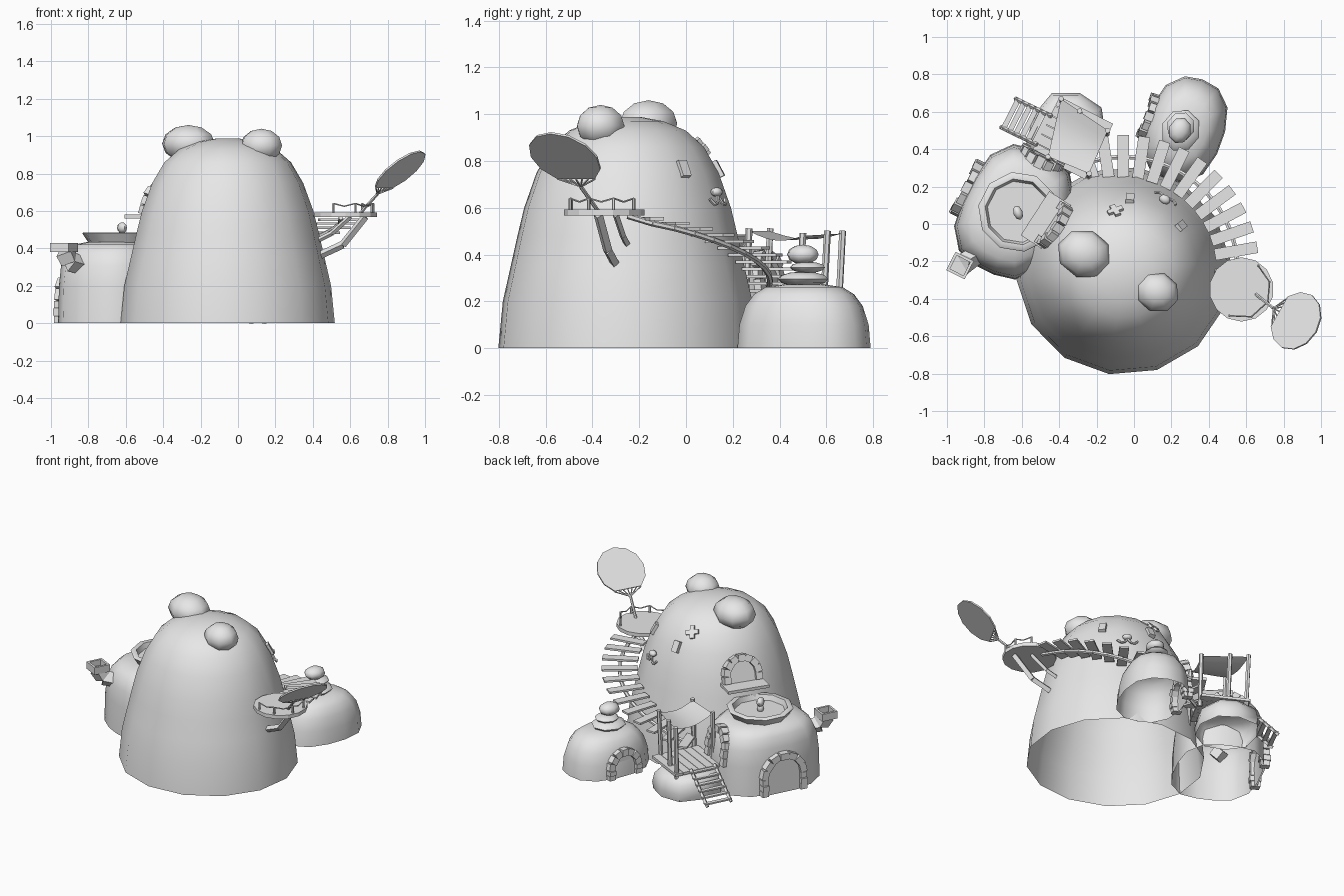
import bpy, bmesh, math
from math import sin, cos, pi, radians
from mathutils import Matrix, Vector

if "Cube" in bpy.data.objects:
    bpy.data.objects.remove(bpy.data.objects["Cube"], do_unlink=True)

mat = bpy.data.materials.new("plain_grey")
mat.use_nodes = True
GREY = (0.8, 0.8, 0.8, 1)
mat.diffuse_color = GREY
mat.node_tree.nodes["Principled BSDF"].inputs["Base Color"].default_value = GREY
smooth_parts = []


def finish(name, bm, smooth=False):
    bmesh.ops.recalc_face_normals(bm, faces=bm.faces)
    mesh = bpy.data.meshes.new(name)
    bm.to_mesh(mesh)
    bm.free()
    mesh.materials.append(mat)
    ob = bpy.data.objects.new(name, mesh)
    bpy.context.collection.objects.link(ob)
    if smooth:
        smooth_parts.append(ob)
    return ob


def frame(p, az, tilt=0):
    """Local x points out of a wall, y along it, z up it."""
    return Matrix.Translation(p) @ Matrix.Rotation(radians(az), 4, 'Z') @ Matrix.Rotation(-radians(tilt), 4, 'Y')


def add_box(bm, m, size, at=(0, 0, 0), turn=0):
    m = m @ Matrix.Translation(at) @ Matrix.Rotation(turn, 4, 'X') @ Matrix.Diagonal((*size, 1))
    bmesh.ops.create_cube(bm, size=1, matrix=m)


def add_beam(bm, a, b, r, sides=6, r2=None):
    a, b = Vector(a), Vector(b)
    d = b - a
    m = Matrix.Translation((a + b) / 2) @ d.to_track_quat('Z', 'Y').to_matrix().to_4x4()
    bmesh.ops.create_cone(bm, cap_ends=True, segments=sides, radius1=r,
                          radius2=r if r2 is None else r2, depth=d.length, matrix=m)


def add_chain(bm, points, r, sides=6):
    for a, b in zip(points, points[1:]):
        add_beam(bm, a, b, r, sides)


def loft(name, centre, rot, a, b, profile, sides, power=2.0, phase=0.5, close=True):
    """Stacked rings of (height, scale), open underneath."""
    bm = bmesh.new()
    m = frame(centre, rot)
    rings = []
    for z, s in profile:
        ring = []
        for i in range(sides):
            t = (i + phase) * 2 * pi / sides
            c, d = cos(t), sin(t)
            k = (abs(c) ** power + abs(d) ** power) ** (-1 / power)
            ring.append(bm.verts.new(m @ Vector((a * s * k * c, b * s * k * d, z))))
        rings.append(ring)
    for lo, hi in zip(rings, rings[1:]):
        for i in range(sides):
            j = (i + 1) % sides
            bm.faces.new((lo[i], lo[j], hi[j], hi[i]))
    if close:
        bm.faces.new(rings[-1])
    return finish(name, bm, True)


def blob(name, centre, radii, rot=0, segs=8, rings=6):
    bm = bmesh.new()
    m = frame(centre, rot) @ Matrix.Diagonal((*radii, 1))
    bmesh.ops.create_uvsphere(bm, u_segments=segs, v_segments=rings, radius=1, matrix=m)
    return finish(name, bm, True)


def arch(name, m, half, height, legs, wedges=7, depth=0.06, band=0.045):
    """Stone arch with a plain panel inside."""
    r = half - band / 2
    spring = height - half
    bm = bmesh.new()
    for side in (-1, 1):
        for i in range(legs):
            h = spring / legs
            add_box(bm, m, (depth + 0.015 * (i % 2), band, h * 0.92), (0, side * r, (i + 0.5) * h))
    for i in range(wedges):
        t = (i + 0.5) * pi / wedges
        add_box(bm, m, (depth + 0.015 * (i % 2), pi * r / wedges * 0.98, band),
                (0, r * cos(t), spring + r * sin(t)), t - pi / 2)
    finish(name + "_stones", bm)
    bm = bmesh.new()
    outline = [(-r, 0), (r, 0)] + [(r * cos(i * pi / 8), spring + r * sin(i * pi / 8)) for i in range(9)]
    face = bm.faces.new([bm.verts.new(m @ Vector((0.008, y, z))) for y, z in outline])
    bmesh.ops.remove_doubles(bm, verts=bm.verts, dist=0.0005)
    finish(name + "_panel", bm)


# Main tower
BX, BY = -0.055, -0.25
TOWER = [(0, 0.575), (0.2, 0.555), (0.35, 0.52), (0.48, 0.49), (0.6, 0.46), (0.75, 0.405),
         (0.86, 0.34), (0.93, 0.26), (0.97, 0.16), (0.988, 0.06)]
loft("tower", (BX, BY, 0), 0, 1, 0.97, TOWER, 14, phase=0.2)


def on_tower(az, z, out=0.0):
    for (z0, r0), (z1, r1) in zip(TOWER, TOWER[1:]):
        if z0 <= z <= z1:
            r = (r0 + (r1 - r0) * (z - z0) / (z1 - z0)) * 0.975 + out
    return Vector((BX + r * cos(radians(az)), BY + r * sin(radians(az)), z))


# Ears
blob("right_ear", (-0.265, -0.16, 0.96), (0.15, 0.13, 0.1), -20)
blob("left_ear", (0.125, -0.365, 0.95), (0.118, 0.108, 0.09), -20)

# Face: two eye windows, nose with whisker curls, forehead cross
for name, az in (("left_eye", 38), ("right_eye", 85)):
    bm = bmesh.new()
    add_box(bm, frame(on_tower(az, 0.765), az, 28), (0.03, 0.045, 0.075))
    finish(name, bm)
nose_frame = frame(on_tower(60, 0.65, 0.005), 60, 18)
blob("nose", nose_frame @ Vector((0.01, 0, 0.015)), (0.025, 0.032, 0.02), 60)
bm = bmesh.new()
for s in (-1, 1):
    curl = [(0.01, 0, 0.0), (0.01, s * 0.02, -0.035), (0.01, s * 0.045, -0.04), (0.005, s * 0.065, -0.015)]
    add_chain(bm, [nose_frame @ Vector(p) for p in curl], 0.008)
finish("whisker_curls", bm)
bm = bmesh.new()
m = frame(on_tower(98, 0.865), 98, 40)
add_box(bm, m, (0.015, 0.085, 0.03), turn=0.3)
add_box(bm, m, (0.015, 0.03, 0.085), turn=0.3)
finish("forehead_cross", bm)

# Balcony window on the tower
AZ = 147
arch("balcony_window", frame(on_tower(AZ, 0.58, 0.005), AZ, 17), 0.13, 0.18, 1)
bm = bmesh.new()
add_box(bm, frame(on_tower(AZ, 0.57, 0.03), AZ), (0.16, 0.28, 0.02))
finish("balcony_ledge", bm)

# House with bowl roof
HX, HY, HR = -0.64, 0.065, -27
loft("house", (HX, HY, 0), HR, 0.275, 0.35,
     [(0, 1), (0.2, 0.985), (0.31, 0.95), (0.38, 0.87), (0.42, 0.74), (0.435, 0.5)], 16, 3.0)
loft("roof_bowl", (-0.62, 0.065, 0), HR, 1, 1,
     [(0.41, 0.17), (0.435, 0.185), (0.48, 0.215), (0.485, 0.21), (0.485, 0.178), (0.45, 0.165), (0.45, 0.01)], 10)
blob("roof_knob_base", (-0.62, 0.06, 0.465), (0.022, 0.022, 0.03))
blob("roof_knob", (-0.62, 0.06, 0.51), (0.025, 0.04, 0.03), 20)
out = Vector((cos(radians(180 + HR)), sin(radians(180 + HR)), 0))
along = Vector((cos(radians(90 + HR)), sin(radians(90 + HR)), 0))
house = Vector((HX, HY, 0))
arch("house_door", frame(house + out * 0.275, 180 + HR, 1), 0.16, 0.28, 3)
arch("deck_door", frame(house + along * 0.325 + Vector((0, 0, 0.18)), 90 + HR, 8), 0.125, 0.24, 2)

# Square chimney pipe, bent upward, with hollow mouth
bm = bmesh.new()
pipe = [(-0.8, -0.14, 0.30), (-0.9, -0.205, 0.33), (-0.925, -0.22, 0.385)]
add_beam(bm, pipe[0], pipe[1], 0.045, 4, 0.055)
add_beam(bm, pipe[1], pipe[2], 0.055, 4, 0.06)
m = frame((-0.93, -0.222, 0.405), HR)
for s in (-1, 1):
    add_box(bm, m, (0.015, 0.11, 0.05), (s * 0.0475, 0, 0))
    add_box(bm, m, (0.08, 0.015, 0.05), (0, s * 0.0475, 0))
add_box(bm, m, (0.09, 0.09, 0.01), (0, 0, -0.02))
finish("chimney_pipe", bm)

# Small dome with stacked stones
DX, DY, DR = 0.27, 0.505, -20
loft("small_dome", (DX, DY, 0), DR, 0.21, 0.285,
     [(0, 1), (0.1, 0.97), (0.18, 0.88), (0.23, 0.75), (0.26, 0.58), (0.272, 0.3)], 14, 2.5)
dome_out = Vector((cos(radians(180 + DR)), sin(radians(180 + DR)), 0))
arch("dome_door", frame(Vector((DX, DY, 0)) + dome_out * 0.2, 180 + DR, 4), 0.125, 0.19, 2)
blob("bottom_stone", (0.25, 0.5, 0.295), (0.105, 0.115, 0.032), DR)
blob("middle_stone", (0.25, 0.52, 0.345), (0.075, 0.08, 0.024), DR)
blob("top_stone", (0.245, 0.5, 0.4), (0.06, 0.072, 0.042), DR)

# Round lookout platform with brace and rope rail
PX, PY = 0.575, -0.35
bm = bmesh.new()
add_beam(bm, (PX, PY, 0.567), (PX, PY, 0.592), 0.172, 14)
finish("lookout_platform", bm)
bm = bmesh.new()
add_chain(bm, [(0.68, -0.375, 0.57), (0.56, -0.335, 0.42), (0.42, -0.3, 0.355)], 0.021, 4)
add_chain(bm, [(0.6, -0.3, 0.57), (0.5, -0.27, 0.48), (0.38, -0.24, 0.42)], 0.014, 4)
finish("platform_braces", bm)
bm = bmesh.new()
tops = []
for a in (-115, -70, -25, 15, 55):
    p = Vector((PX + 0.155 * cos(radians(a)), PY + 0.155 * sin(radians(a)), 0.59))
    tops.append(p + Vector((0, 0, 0.05)))
    add_beam(bm, p, tops[-1], 0.007)
for a, b in zip(tops, tops[1:]):
    add_chain(bm, [a, (a + b) / 2 - Vector((0, 0, 0.015)), b], 0.004, 5)
finish("platform_rail", bm)

# Tilted fan disc on a stem
hub = Vector((0.745, -0.45, 0.69))
centre = Vector((0.87, -0.52, 0.81))
normal = Vector((-0.57, 0.33, 0.76)).normalized()
down = hub - centre
down = (down - normal * down.dot(normal)).normalized()
side = normal.cross(down)
rim = [centre + 0.162 * (down * cos(t) + side * sin(t)) for t in (radians(35 + 29 * i) for i in range(11))]
bm = bmesh.new()
face = bm.faces.new([bm.verts.new(p) for p in rim])
ext = bmesh.ops.extrude_face_region(bm, geom=[face])
bmesh.ops.translate(bm, vec=normal * 0.01, verts=[v for v in ext["geom"] if isinstance(v, bmesh.types.BMVert)])
finish("fan_disc", bm)
bm = bmesh.new()
add_beam(bm, (0.65, -0.375, 0.585), hub, 0.009)
for i in range(7):
    add_beam(bm, hub, rim[0].lerp(rim[-1], i / 6), 0.004, 5)
finish("fan_stem", bm)

# Spiral steps and the stringer under them
bm = bmesh.new()
path = []
COUNT = 12
for i in range(COUNT):
    f = i / (COUNT - 1)
    az, z = 10 + 98 * f, 0.553 - 0.31 * f ** 1.15
    p = Vector((BX + 0.61 * cos(radians(az)), BY + 0.61 * sin(radians(az)), z))
    add_box(bm, frame(p, az), (0.23, 0.062, 0.013))
    path.append(p - Vector((0, 0, 0.02)))
finish("spiral_steps", bm)
bm = bmesh.new()
add_chain(bm, [Vector((0.55, -0.25, 0.565))] + path, 0.013, 6)
finish("step_stringer", bm)

# Rock, deck and ladder stairs
loft("deck_rock", (-0.36, 0.49, 0), -27, 0.2, 0.22, [(0, 0.97), (0.05, 1), (0.11, 0.94), (0.15, 0.75)], 9, 2.6)
bm = bmesh.new()
for i in range(6):
    add_box(bm, frame((-0.33, 0.46, 0.17), HR), (0.32, 0.053, 0.018), (0, -0.14 + i * 0.056, 0))
finish("deck_planks", bm)
bm = bmesh.new()
top, foot = Vector((-0.48, 0.5, 0.185)), Vector((-0.675, 0.595, 0.01))
for s in (-1, 1):
    add_beam(bm, top + along * s * 0.085, foot + along * s * 0.085, 0.012, 4)
for i in range(6):
    add_box(bm, frame(top.lerp(foot, (i + 0.5) / 6), HR), (0.028, 0.19, 0.01))
finish("ladder_stairs", bm)

# Canopy on posts
corners = [Vector(p) for p in ((-0.39, 0.67, 0.49), (-0.14, 0.5, 0.48), (-0.24, 0.27, 0.5), (-0.46, 0.36, 0.5))]
bm = bmesh.new()
for p in corners + [Vector((-0.29, 0.605, 0.49))]:
    add_beam(bm, (p.x * 0.96 - 0.01, p.y - 0.02, 0.12), p + Vector((0, 0, 0.012)), 0.015, 6)
finish("canopy_posts", bm)
bm = bmesh.new()
N = 6
grid = []
for i in range(N + 1):
    u = i / N
    row = [corners[0].lerp(corners[1], u).lerp(corners[3].lerp(corners[2], u), j / N) for j in range(N + 1)]
    grid.append([bm.verts.new(p - Vector((0, 0, 0.03 * sin(pi * j / N)))) for j, p in enumerate(row)])
for i in range(N):
    for j in range(N):
        bm.faces.new((grid[i][j], grid[i + 1][j], grid[i + 1][j + 1], grid[i][j + 1]))
finish("canopy_cloth", bm, True)

# Smooth the rounded parts
bpy.ops.object.select_all(action='DESELECT')
for ob in smooth_parts:
    ob.select_set(True)
bpy.context.view_layer.objects.active = smooth_parts[0]
bpy.ops.object.shade_smooth_by_angle(angle=radians(50))
